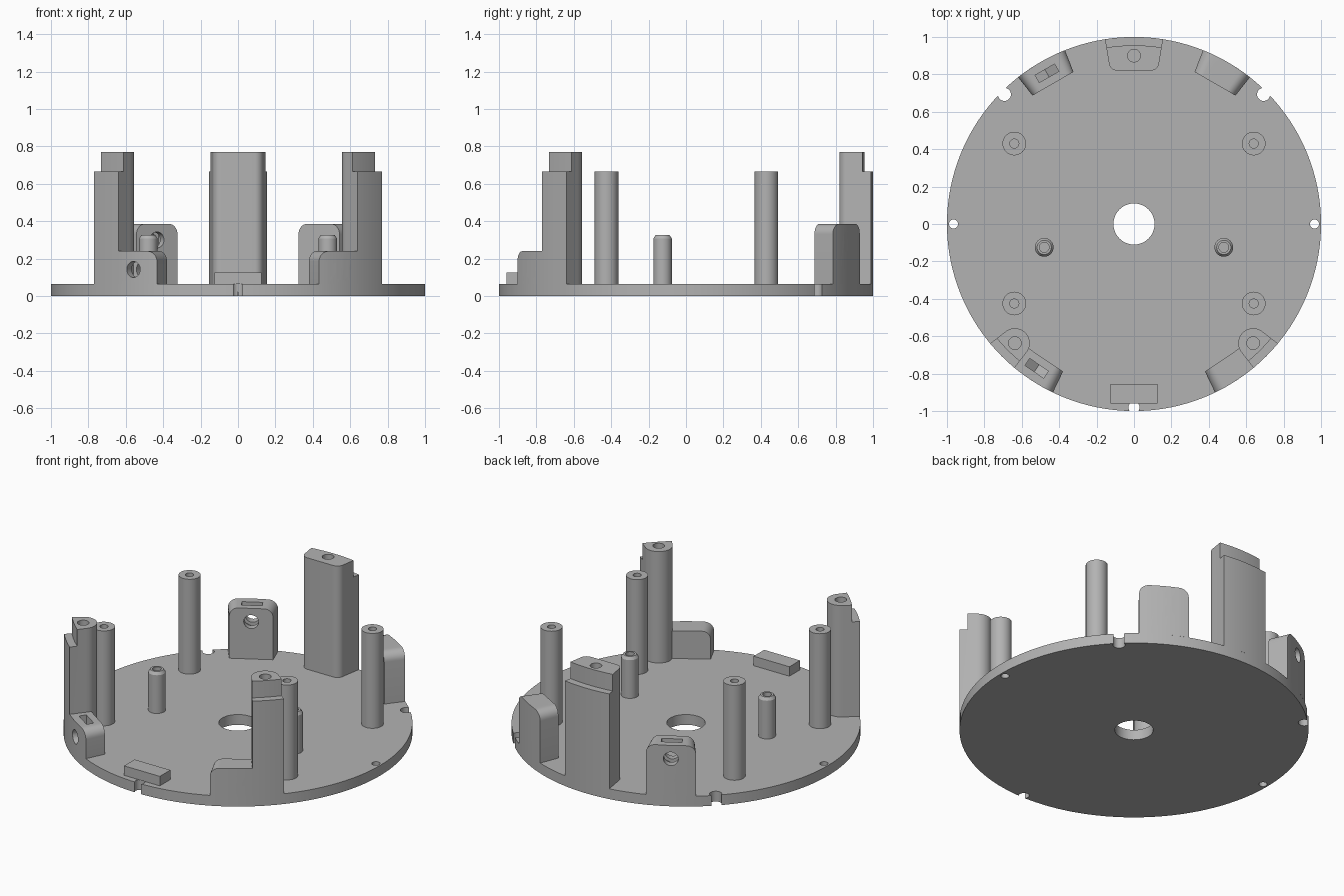
import bpy, bmesh
from math import sin, cos, pi, radians, atan2
from mathutils import Matrix, Vector

if "Cube" in bpy.data.objects:
    bpy.data.objects.remove(bpy.data.objects["Cube"], do_unlink=True)

GREY = (0.45, 0.45, 0.45, 1)
grey = bpy.data.materials.new("plain grey")
grey.use_nodes = True
grey.diffuse_color = GREY
grey.node_tree.nodes["Principled BSDF"].inputs["Base Color"].default_value = GREY

PLATE = 0.065   # top of the base plate
STEP = 0.665    # ledge height on the columns, also post height
TOP = 0.77


def make(name, bm):
    bmesh.ops.recalc_face_normals(bm, faces=bm.faces)
    mesh = bpy.data.meshes.new(name)
    bm.to_mesh(mesh)
    bm.free()
    mesh.materials.append(grey)
    obj = bpy.data.objects.new(name, mesh)
    bpy.context.collection.objects.link(obj)
    return obj


def activate(obj):
    bpy.ops.object.select_all(action='DESELECT')
    obj.select_set(True)
    bpy.context.view_layer.objects.active = obj


def finish(obj, cutters=()):
    """Subtract the cutters, then smooth the curved faces."""
    activate(obj)
    for cutter in cutters:
        mod = obj.modifiers.new("cut", 'BOOLEAN')
        mod.operation = 'DIFFERENCE'
        mod.solver = 'EXACT'
        mod.object = cutter
        bpy.ops.object.modifier_apply(modifier=mod.name)
        bpy.data.objects.remove(cutter, do_unlink=True)
    activate(obj)
    bpy.ops.object.shade_smooth_by_angle(angle=radians(30))


def polar(r, a):
    return Vector((r * cos(a), r * sin(a)))


def arc(r, a0, a1, n=12, centre=(0, 0)):
    return [polar(r, a0 + (a1 - a0) * i / n) + Vector(centre) for i in range(n + 1)]


def prism(name, outline, z0, z1, matrix=Matrix()):
    bm = bmesh.new()
    base = bm.faces.new([bm.verts.new((p[0], p[1], z0)) for p in outline])
    top = bmesh.ops.extrude_face_region(bm, geom=[base])["geom"]
    verts = [v for v in top if isinstance(v, bmesh.types.BMVert)]
    bmesh.ops.translate(bm, vec=(0, 0, z1 - z0), verts=verts)
    bm.transform(matrix)
    return make(name, bm)


def rod(x, y, r, z0, z1, sides=32):
    return prism("cutter", arc(r, 0, 2 * pi, sides, (x, y))[:-1], z0, z1)


def lathe(name, profile, x, y):
    bm = bmesh.new()
    verts = [bm.verts.new((r, 0, z)) for r, z in profile]
    edges = [bm.edges.new(pair) for pair in zip(verts, verts[1:])]
    bmesh.ops.spin(bm, geom=verts + edges, cent=(0, 0, 0), axis=(0, 0, 1),
                   angle=2 * pi, steps=32)
    bmesh.ops.remove_doubles(bm, verts=bm.verts, dist=1e-5)
    bmesh.ops.translate(bm, vec=(x, y, 0), verts=bm.verts)
    finish(make(name, bm))


def column(name, inner, bore):
    """Column with an inner outline, closed by the rim arc, ledged and bored."""
    a0, a1 = (atan2(p[1], p[0]) for p in (inner[-1], inner[0]))
    mid = (a0 + a1) / 2
    obj = prism(name, list(inner) + arc(1, a0, a1)[1:-1], PLATE, TOP)
    ring = arc(0.955, mid - .3, mid + .3, 24) + arc(1.15, mid + .3, mid - .3, 24)
    finish(obj, [prism("cutter", ring, STEP, 1), rod(*bore, 0.034, 0.4, 1)])


def lug(name, mid, height, hole_z, round_start, round_end):
    """Wedge-shaped lug with rounded top corners, screw hole and nut slot."""
    half, rad, span = 0.145, 0.055, 0.058
    turns = [i * pi / 16 for i in range(9)]
    start = [(-half + span * (1 - cos(t)), height - rad * (1 - sin(t))) for t in turns]
    end = [(-p, z) for p, z in reversed(start)]
    if not round_start:
        start = [(-half, height), (-half + span, height)]
    if not round_end:
        end = [(half - span, height), (half, height)]
    flat = [(p / 50, height) for p in (-2, 0, 2)]
    bm = bmesh.new()
    loops = []
    for phi, top in start + flat + end:
        ends = [(polar(r, mid + phi), z) for r, z in (
            (0.866 / cos(phi), PLATE), (1, PLATE), (1, top), (0.866 / cos(phi), top))]
        loops.append([bm.verts.new((p.x, p.y, z)) for p, z in ends])
    for a, b in zip(loops, loops[1:]):
        for i in range(4):
            j = (i + 1) % 4
            bm.faces.new((a[i], a[j], b[j], b[i]))
    bm.faces.new(loops[0])
    bm.faces.new(loops[-1])
    obj = make(name, bm)
    # local axes: x along the tangent, y up, z along the radius
    out, up = polar(1, mid).to_3d(), Vector((0, 0, 1))
    frame = Matrix((up.cross(out), up, out)).transposed().to_4x4()
    frame.translation = up * hole_z
    hole = prism("cutter", arc(0.043, 0, 2 * pi, 32)[:-1], 0.7, 1.2, frame)
    w = 0.06
    nut = [(-w, 0.3), (-w, -w * 0.577), (0, -w * 1.155), (w, -w * 0.577), (w, 0.3)]
    slot = prism("cutter", nut, 0.908, 0.953, frame)
    finish(obj, [hole, slot])


# Base plate with centre hole, rim notches and two small holes
plate = prism("base_plate", arc(1, 0, 2 * pi, 128)[:-1], 0, PLATE)
holes = [(0, 0, 0.11), (0, -0.98, 0.03)]
for s in (-1, 1):
    holes += [(s * 0.965, 0, 0.024), (s * 0.693, 0.693, 0.035)]
finish(plate, [rod(x, y, r, -0.1, 0.2, 48) for x, y, r in holes])

# Raised pad at the front
finish(prism("front_pad", [(-.125, -.96), (.125, -.96), (.125, -.855), (-.125, -.855)],
             PLATE, 0.125))

# Tall back column with rounded inner corners
corner = arc(0.045, pi, 1.5 * pi, 8, (-0.09, 0.865))
left_half = [Vector((-0.155, 0.988))] + corner
column("back_column", left_half + [Vector((-p.x, p.y)) for p in reversed(left_half)],
       (0, 0.9))

for s, side in ((-1, "right"), (1, "left")):
    # Front columns: rounded inside, open to the rim
    c = Vector((s * 0.637, -0.637))
    aim = atan2(-c.y, -c.x)
    nose = arc(0.08, aim - pi / 2, aim + pi / 2, 16, c)
    rim = atan2(c.y, c.x)
    wings = [polar(1, rim + 0.092), polar(1, rim - 0.092)]
    column("front_column_" + side, [wings[0]] + nose + [wings[1]], c)

    # Screw lugs near the rim
    back = pi / 2 - s * pi / 6
    lug("back_lug_" + side, back, 0.385, 0.30, True, True)
    front = -pi / 2 + s * radians(34)
    lug("front_lug_" + side, front, 0.24, 0.142, s > 0, s < 0)

    # Tall posts
    for y, place in ((0.43, "back"), (-0.425, "front")):
        lathe(place + "_post_" + side,
              [(0, PLATE), (.063, PLATE), (.063, STEP), (.024, STEP), (.024, .4), (0, .4)],
              s * 0.64, y)

    # Short pins with a chamfered tip
    lathe("short_pin_" + side,
          [(0, PLATE), (.05, PLATE), (.05, .307), (.038, .325), (.026, .325),
           (.026, .15), (0, .15)], s * 0.48, -0.125)
